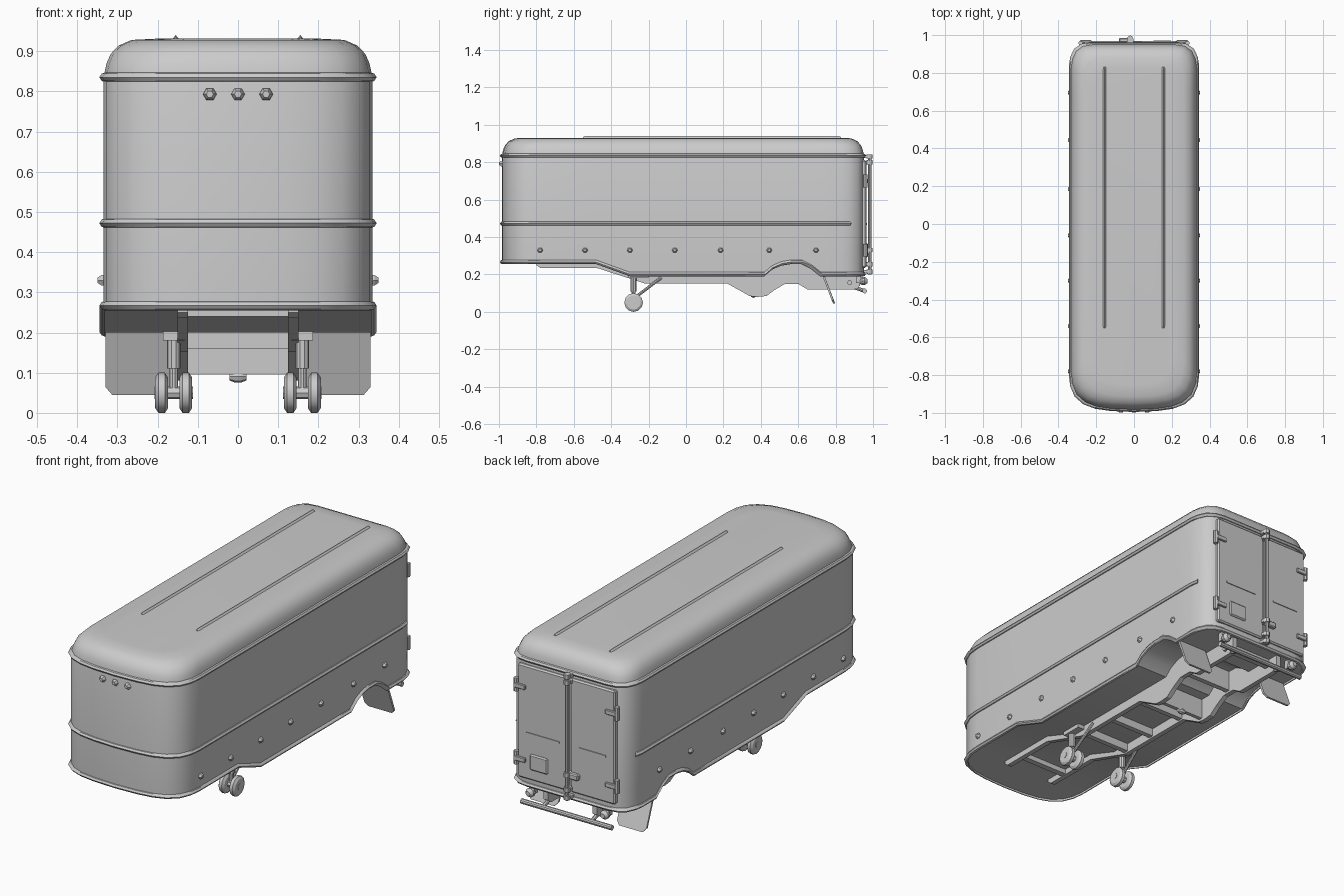
import bpy, bmesh, math
from mathutils import Vector

if "Cube" in bpy.data.objects:
    bpy.data.objects.remove(bpy.data.objects["Cube"])


def add(name, verts, faces, smooth=True, bevel=0):
    me = bpy.data.meshes.new(name)
    me.from_pydata([tuple(v) for v in verts], [], faces)
    bm = bmesh.new()
    bm.from_mesh(me)
    bmesh.ops.remove_doubles(bm, verts=bm.verts, dist=1e-5)
    bmesh.ops.recalc_face_normals(bm, faces=bm.faces)
    if bevel:
        bmesh.ops.bevel(bm, geom=bm.edges[:], offset=bevel, segments=1, affect='EDGES')
    bm.to_mesh(me)
    bm.free()
    ob = bpy.data.objects.new(name, me)
    bpy.context.collection.objects.link(ob)
    if smooth:
        bpy.ops.object.select_all(action='DESELECT')
        ob.select_set(True)
        bpy.context.view_layer.objects.active = ob
        bpy.ops.object.shade_smooth_by_angle(angle=math.radians(32))
    return ob


def loft(name, rings, closed=True, caps=True, smooth=True, bevel=0):
    n = len(rings[0])
    verts = [v for r in rings for v in r]
    faces = []
    for k in range(len(rings) - 1):
        for i in range(n if closed else n - 1):
            j = (i + 1) % n
            faces.append((k*n + i, k*n + j, k*n + n + j, k*n + n + i))
    if caps:
        faces += [tuple(range(n)), tuple(range(len(verts) - n, len(verts)))]
    return add(name, verts, faces, smooth, bevel)


def prism(name, pts, x0, x1, bevel=0):
    """Side profile in (y, z) extruded along x."""
    return loft(name, [[(x, y, z) for y, z in pts] for x in (x0, x1)], smooth=False, bevel=bevel)


def box(name, x0, x1, y0, y1, z0, z1, bevel=0):
    return prism(name, [(y0, z0), (y1, z0), (y1, z1), (y0, z1)], x0, x1, bevel)


def rod(name, a, b, radii, n=10, stops=None):
    """Cylinder from a to b, one radius per stop along its length."""
    a, b = Vector(a), Vector(b)
    q = (b - a).to_track_quat('Z', 'Y')
    stops = stops or [i / (len(radii) - 1) for i in range(len(radii))]
    rings = [[a.lerp(b, t) + q @ Vector((r*math.cos(2*math.pi*i/n), r*math.sin(2*math.pi*i/n), 0))
              for i in range(n)] for r, t in zip(radii, stops)]
    return loft(name, rings)


# Lower edge of the body along its length
EDGE = [(-1.1, .265), (-.48, .265), (-.3, .2), (.42, .2), (.46, .235), (.51, .257), (.56, .265),
        (.62, .265), (.67, .24), (.72, .2), (1.1, .2)]


def edge_z(y):
    for (a, za), (b, zb) in zip(EDGE, EDGE[1:]):
        if y <= b:
            return za + (zb - za) * (y - a) / (b - a)


# Plan outline, front centre to back centre on the right, then mirrored
half = [(0, -.985), (.12, -.98), (.2, -.968), (.26, -.945), (.305, -.905), (.328, -.85), (.335, -.79)]
half += [(.335, y) for y, z in EDGE[1:-1]]
half += [(.335, .83), (.328, .875), (.308, .918), (.272, .944), (.22, .952), (0, .952)]
plan = half + [(-x, y) for x, y in half[-2:0:-1]]


def off(p, d):
    return p[0] * (1 + d/.335), p[1] * (1 + d/.97)


# Body shell with rounded roof; floor follows the lower edge
levels = [(0, .3), (0, .835), (.008, .87), (.018, .893), (.038, .914), (.07, .928), (.13, .931)]
rings = [[(x, y, edge_z(y)) for x, y in plan]]
rings += [[(*off(p, -d), z) for p in plan] for d, z in levels]
m, n = len(half), len(plan)
verts = [v for r in rings for v in r]
faces = [(k*n + i, k*n + (i+1) % n, k*n + n + (i+1) % n, k*n + n + i)
         for k in range(len(rings) - 1) for i in range(n)]
faces.append(tuple(range(len(verts) - n, len(verts))))
for i in range(m - 1):
    f = [i, i + 1, (n - i - 1) % n, (n - i) % n]
    faces.append(tuple(dict.fromkeys(f)))
add("body_shell", verts, faces)


# Raised trim ribs around the body
def rib(name, path, zf, closed):
    prof = [(-.004, -.012), (.004, -.009), (.010, 0), (.004, .009), (-.004, .012)]
    secs = [[(*off(p, d), zf(p[1]) + dz) for d, dz in prof] for p in path]
    if closed:
        secs.append(secs[0])
    loft(name, secs, caps=not closed)


rib("roof_trim", plan, lambda y: .835, True)
rib("lower_trim", plan, lambda y: edge_z(y) + .002, True)
side = [p for p in half if p[1] < .9]
rib("waist_trim", side[::-1] + [(-x, y) for x, y in side[1:]], lambda y: .472, False)

for s in (-1, 1):
    # Roof strips
    loft("roof_strip", [[(s*.155 - .013, y, .925), (s*.155, y, h), (s*.155 + .013, y, .925)]
                        for y, h in ((-.55, .935), (-.54, .94), (.82, .94), (.83, .935))], smooth=False)
    # Side marker lamps
    for y in (-.78, -.54, -.30, -.06, .185, .445, .695):
        rod("side_lamp", (s*.33, y, .33), (s*.349, y, .33), [.015, .015, .008], 6)

    # Frame rail with drop hanger
    prism("frame_rail", [(-.8, .275), (-.8, .25), (-.78, .236), (-.48, .236), (-.3, .178), (-.22, .152),
                         (.22, .152), (.34, .085), (.38, .08), (.43, .085), (.47, .115), (.53, .15),
                         (.6, .15), (.65, .12), (.9, .12), (.93, .14), (.93, .21), (.74, .21),
                         (.64, .275), (.5, .275), (.4, .21), (-.3, .21), (-.48, .275)],
          s*.125, s*.15)
    rod("rail_bolt", (s*.145, .875, .157), (s*.16, .875, .157), [.013, .013], 8)

    # Landing gear
    box("leg_bracket", s*.133, s*.187, -.31, -.2, .18, .203)
    rod("leg_upper", (s*.16, -.28, .11), (s*.16, -.28, .19), [.017, .017], 10)
    rod("leg_lower", (s*.16, -.28, .045), (s*.16, -.28, .115), [.011, .011], 10)
    rod("leg_brace", (s*.16, -.275, .075), (s*.15, -.13, .185), [.008, .008], 8)
    rod("leg_axle", (s*.112, -.28, .05), (s*.208, -.28, .05), [.016, .016], 8)
    for x in (.13, .19):
        rod("landing_wheel", (s*x - .016, -.28, .05), (s*x + .016, -.28, .05),
            [.038, .05, .05, .038], 12, [0, .25, .75, 1])

    # Mud flap with clipped bottom corners
    flap = [(.165, 0), (.33, 0), (.33, .145), (.313, .165), (.182, .165), (.165, .145)]
    loft("mud_flap", [[(s*x, .725 + dy + t*.30 + t*t*.45, .205 - t*.97) for x, t in flap]
                      for dy in (0, .011)], smooth=False)

    # Tail lamps and bumper brackets
    rod("tail_lamp", (s*.21, .925, .165), (s*.21, .97, .165), [.012, .023, .023, .012], 10)
    box("tail_lamp_mount", s*.195, s*.225, .91, .935, .155, .205)
    rod("bumper_arm", (s*.137, .89, .135), (s*.137, .955, .112), [.01, .01], 8)

    # Rear doors with pressed rib and hinges
    c = -.02
    x0, x1 = (c + .006, .272) if s > 0 else (-.275, c - .006)
    box("rear_door", x0, x1, .93, .964, .235, .812, .007)
    box("door_rib", x0 + .05, x1 - .05, .96, .968, .465, .475)
    for z in (.33, .7):
        box("hinge_plate", s*.225, s*.285, .95, .973, z - .012, z + .012, .003)
        rod("hinge_pin", (s*.283, .958, z - .034), (s*.283, .958, z + .034), [.012, .012], 8)

# Front marker lamps
for x in (-.07, 0, .07):
    rod("front_lamp", (x, -.975, .793), (x, -.999, .793), [.017, .017, .009], 6)

# Door lock rod, keepers, handle and plate
rod("lock_rod", (-.02, .982, .2), (-.02, .982, .84), [.009, .009], 8)
for z in (.215, .255, .33, .8, .83):
    rod("rod_keeper", (-.02, .982, z - .011), (-.02, .982, z + .011), [.016, .016], 8)
    box("keeper_mount", -.038, -.002, .945, .982, z - .008, z + .008)
box("lock_handle", -.08, -.015, .96, .985, .31, .34, .005)
box("document_plate", .1, .2, .955, .972, .29, .37, .006)

# Bumper bar
rod("bumper_bar", (-.255, .955, .112), (.255, .955, .112), [.013, .013], 10)

# Cross members between the rails
for y in (-.21, -.02, .2, .56, .86):
    box("cross_member", -.13, .13, y - .013, y + .013, .16, .28 if y == .56 else .205)
box("front_cross_member", -.13, .13, -.7, -.67, .24, .27)
box("hanger_cross_member", -.13, .13, .345, .365, .095, .205)
rod("hanger_pivot", (-.021, .36, .09), (.021, .36, .09), [.009, .015, .015, .009], 8)
